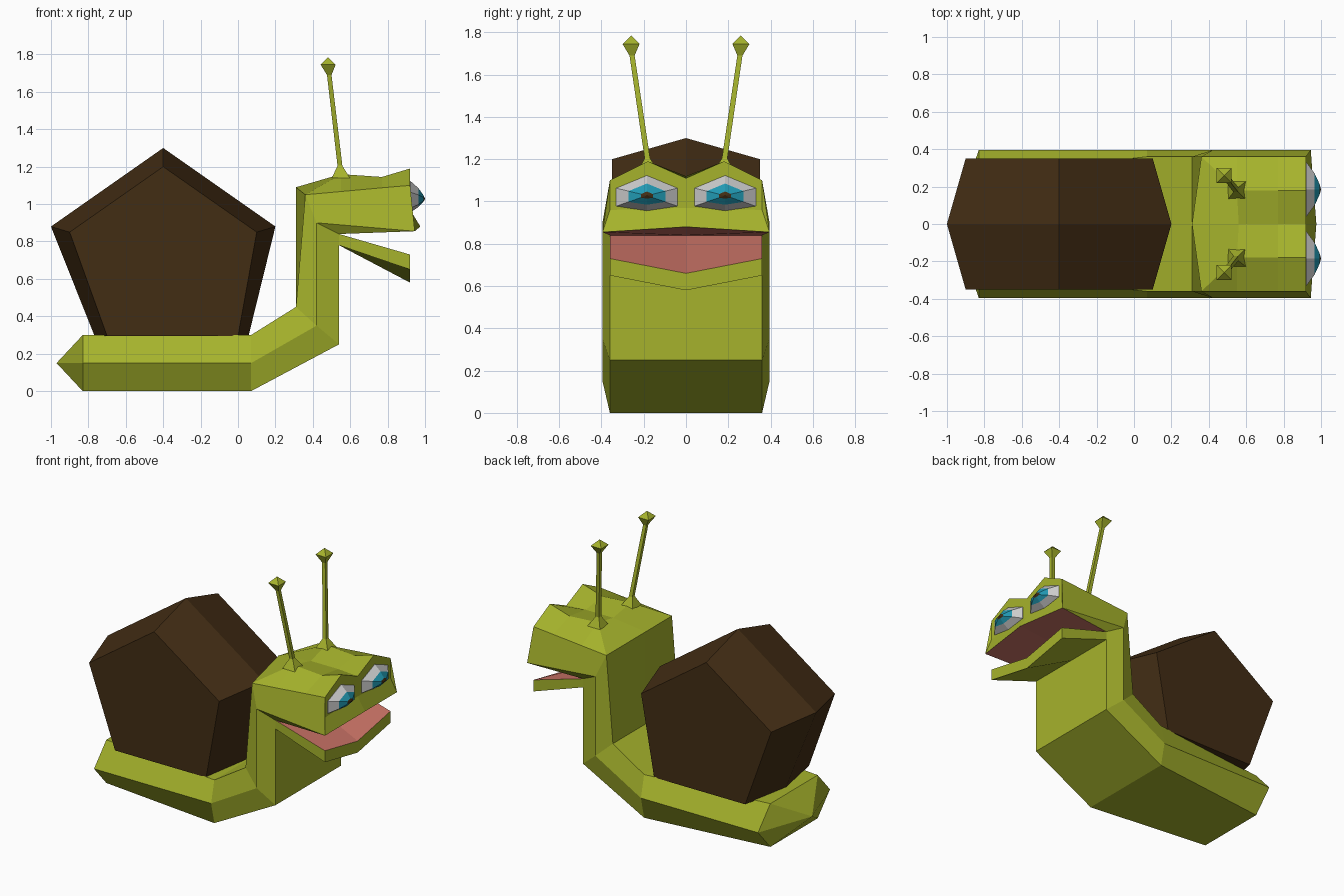
import bpy, bmesh

if "Cube" in bpy.data.objects:
    bpy.data.objects.remove(bpy.data.objects["Cube"])


def material(name, rgb):
    m = bpy.data.materials.new(name)
    m.diffuse_color = (*rgb, 1)
    m.use_nodes = True
    m.node_tree.nodes["Principled BSDF"].inputs["Base Color"].default_value = m.diffuse_color
    return m


GREEN = material("snail_green", (0.38, 0.45, 0.025))
BROWN = material("shell_brown", (0.055, 0.026, 0.007))
PINK = material("mouth_pink", (0.62, 0.18, 0.14))
WHITE = material("eye_white", (0.7, 0.7, 0.7))
TEAL = material("iris_teal", (0.015, 0.32, 0.45))


def build(name, polys, mats):
    """Make a mesh from half-side polygons (material index, points), mirrored across y."""
    bm = bmesh.new()
    cache = {}

    def vert(p):
        key = tuple(round(c, 4) + 0.0 for c in p)
        if key not in cache:
            cache[key] = bm.verts.new(key)
        return cache[key]

    for mi, pts in polys:
        for side in (1, -1):
            vs = []
            for x, y, z in pts:
                v = vert((x, y * side, z))
                if v not in vs:
                    vs.append(v)
            if len(vs) > 2 and not bm.faces.get(vs):
                bm.faces.new(vs).material_index = mi
    bmesh.ops.recalc_face_normals(bm, faces=bm.faces[:])
    me = bpy.data.meshes.new(name)
    bm.to_mesh(me)
    bm.free()
    for m in mats:
        me.materials.append(m)
    ob = bpy.data.objects.new(name, me)
    bpy.context.collection.objects.link(ob)
    return ob


def loft(rings, closed=False, mats=None):
    """Quads between successive rings; a repeated point collapses to a triangle."""
    out = []
    for k, (a, b) in enumerate(zip(rings, rings[1:])):
        n = len(a)
        for i in range(n if closed else n - 1):
            j = (i + 1) % n
            out.append((mats[k] if mats else 0, [a[i], a[j], b[j], b[i]]))
    return out


# Body: half hexagon rings swept from tail to neck
def half_ring(top, mid, bot, w=0.36):
    return [(top[0], 0, top[1]), (top[0], w, top[1]), (mid[0], 0.395, mid[1]),
            (bot[0], w, bot[1]), (bot[0], 0, bot[1])]


nape, crown_corner = (0.31, 0, 1.09), (0.36, 0.36, 1.05)
cheek, chin, chin_c = (0.42, 0.395, 0.90), (0.54, 0.36, 0.78), (0.54, 0, 0.78)
polys = loft([
    [(-0.97, 0, 0.15)] * 5,
    half_ring((-0.83, 0.3), (-0.83, 0.15), (-0.83, 0), 0.26),
    half_ring((0.07, 0.3), (0.07, 0.15), (0.07, 0)),
    half_ring((0.31, 0.45), (0.42, 0.35), (0.54, 0.25)),
    [nape, crown_corner, cheek, chin, chin_c],
])

# Lower jaw and mouth
hinge, hinge_c = (0.54, 0.36, 0.84), (0.54, 0, 0.84)
jt, jt_c = (0.92, 0.36, 0.73), (0.92, 0, 0.66)
jb, jb_c = (0.92, 0.36, 0.65), (0.92, 0, 0.58)
lip, lip_c = (0.945, 0.395, 0.855), (0.975, 0, 0.88)
polys += [
    (0, [chin_c, chin, jb, jb_c]), (0, [jb_c, jb, jt, jt_c]),
    (0, [chin, hinge, jt, jb]), (0, [cheek, hinge, chin]),
    (1, [hinge_c, hinge, jt, jt_c]), (1, [hinge_c, hinge, lip, lip_c]),
    (0, [cheek, lip, hinge]),
]

# Head top: rows from nape to brow, each centre / bump / edge
rows = [
    [nape, crown_corner, crown_corner],
    [(0.56, 0, 1.12), (0.55, 0.18, 1.16), (0.55, 0.36, 1.067)],
    [(0.77, 0, 1.12), (0.77, 0.18, 1.145), (0.77, 0.36, 1.087)],
    [(0.92, 0, 1.11), (0.92, 0.18, 1.19), (0.92, 0.36, 1.10)],
]
polys += loft(rows)

# Face below the brow, and side of the head
under, under_c = (0.92, 0.36, 0.96), (0.92, 0, 0.97)
polys += [
    (0, rows[3] + [under, under_c]), (0, [under_c, under, lip, lip_c]),
    (0, [rows[3][2], under, lip]),
    (0, [crown_corner, cheek, lip, rows[3][2], rows[2][2], rows[1][2]]),
]
build("body", polys, [GREEN, PINK])

# Shell: five-sided, ridged along the middle
ridge = [(-0.4, 1.3), (0.2, 0.88), (0.055, 0.29), (-0.765, 0.29), (-1.0, 0.88)]
flat = [(-0.4, 1.2), (0.1, 0.85), (0.0, 0.295), (-0.7, 0.295), (-0.9, 0.85)]
outer = [(x, 0, z) for x, z in ridge]
inner = [(x, 0.35, z) for x, z in flat]
build("shell", loft([outer, inner], True) + [(0, inner)], [BROWN])


# Feelers: square stalks with a flared foot and a faceted knob
def square(x, y, z, r):
    return [(x - r, y - r, z), (x + r, y - r, z), (x + r, y + r, z), (x - r, y + r, z)]


build("feelers", loft([
    square(0.55, 0.18, 1.14, 0.048), square(0.545, 0.183, 1.205, 0.013),
    square(0.488, 0.255, 1.69, 0.012), square(0.482, 0.26, 1.745, 0.04),
    [(0.482, 0.26, 1.785)] * 4], True), [GREEN])

# Eyes: stepped hexagonal domes, white then iris then pupil
outline = [(0.145, 0.035), (0, 0.095), (-0.145, 0.035), (-0.145, -0.05), (0, -0.072), (0.145, -0.05)]


def eye_ring(x, s):
    return [(x, 0.185 + dy * s, 1.028 + dz * s) for dy, dz in outline]


build("eyes", loft([eye_ring(0.915, 1), eye_ring(0.922, 1), eye_ring(0.965, 0.6),
                    eye_ring(0.992, 0.2), eye_ring(1.0, 0)], True, [0, 0, 1, 2]),
      [WHITE, TEAL, BROWN])
